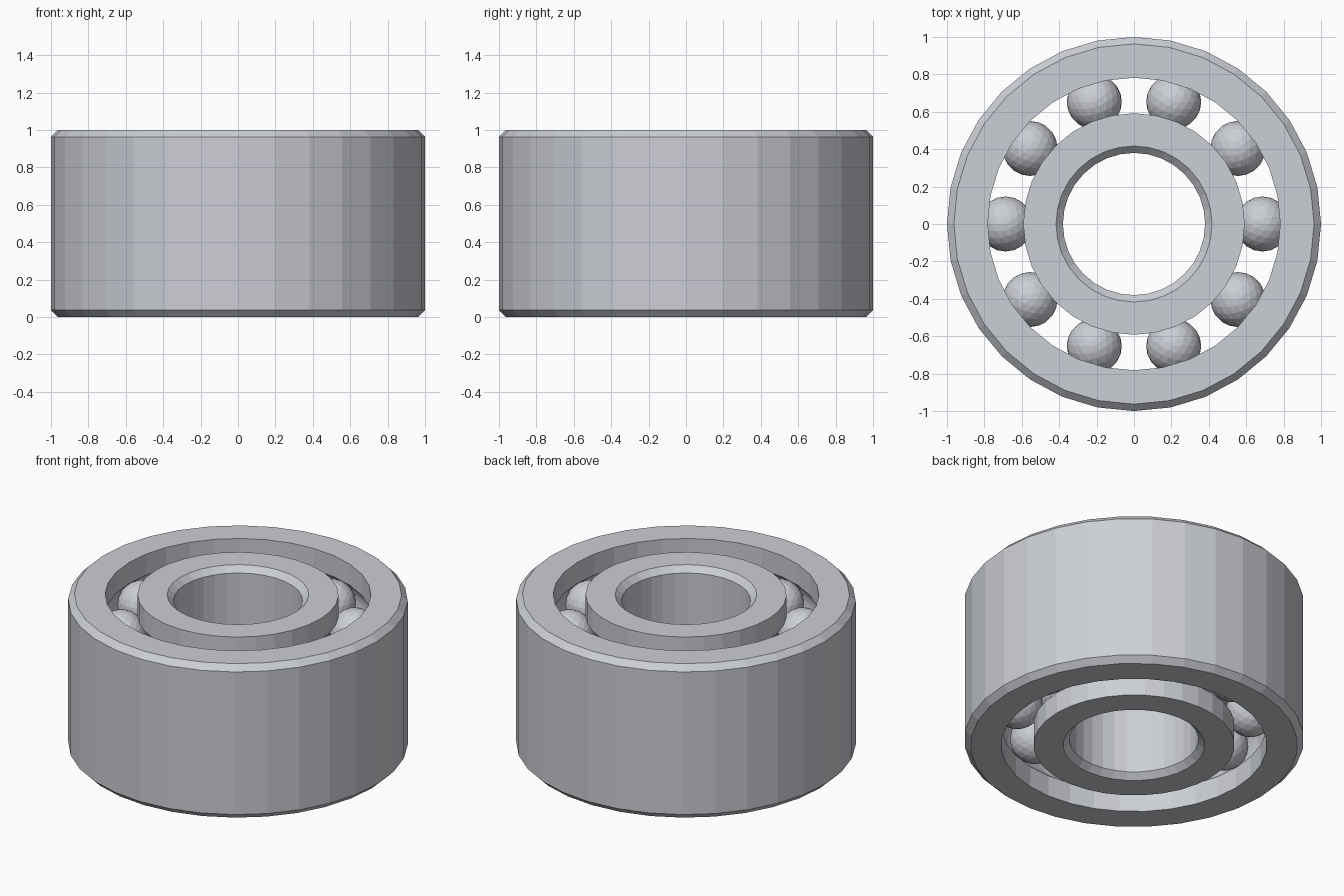
import bpy, bmesh
from math import sin, cos, pi, asin, tau

cube = bpy.data.objects.get("Cube")
if cube:
    bpy.data.objects.remove(cube)

SIDES = 32
HEIGHT = 1.0
CHAMFER = 0.037
PITCH = 0.687          # radius of the ball circle
BALL = 0.147
ROWS = (0.25, 0.75)    # heights of the two ball rows
BALLS_PER_ROW = 10

steel = bpy.data.materials.new("brushed steel")
steel.use_nodes = True
steel.diffuse_color = (0.60, 0.62, 0.66, 1)
steel.node_tree.nodes["Principled BSDF"].inputs["Base Color"].default_value = steel.diffuse_color


def add_object(name, bm):
    mesh = bpy.data.meshes.new(name)
    bm.to_mesh(mesh)
    bm.free()
    mesh.materials.append(steel)
    obj = bpy.data.objects.new(name, mesh)
    bpy.context.collection.objects.link(obj)
    return obj


def ring_profile(plain_r, race_r):
    """Chamfered plain wall on one side, two ball grooves on the other."""
    out = 1 if plain_r > race_r else -1
    shoulder = plain_r - out * CHAMFER
    points = [(race_r, HEIGHT), (shoulder, HEIGHT), (plain_r, HEIGHT - CHAMFER),
              (plain_r, CHAMFER), (shoulder, 0), (race_r, 0)]
    # Each groove follows the ball where it cuts into the race wall
    groove = BALL + 0.001
    half = pi / 2 - asin(abs(race_r - PITCH) / groove)
    for z in ROWS:
        for i in range(9):
            a = half * (i / 4 - 1)
            points.append((PITCH + out * groove * cos(a), z + groove * sin(a)))
    return points


def lathe(name, profile):
    bm = bmesh.new()
    loops = []
    for s in range(SIDES):
        a = tau * s / SIDES
        loops.append([bm.verts.new((r * cos(a), r * sin(a), z)) for r, z in profile])
    n = len(profile)
    for s in range(SIDES):
        here, there = loops[s], loops[(s + 1) % SIDES]
        for i in range(n):
            j = (i + 1) % n
            bm.faces.new((here[i], there[i], there[j], here[j]))
    bmesh.ops.recalc_face_normals(bm, faces=bm.faces)
    return add_object(name, bm)


# Outer and inner rings
lathe("outer_ring", ring_profile(1.0, 0.782))
lathe("inner_ring", ring_profile(0.38, 0.592))

# Two rows of faceted balls sharing one mesh
bm = bmesh.new()
bmesh.ops.create_icosphere(bm, subdivisions=3, radius=BALL)
first = add_object("ball", bm)
for row, z in zip(("lower", "upper"), ROWS):
    for i in range(BALLS_PER_ROW):
        a = tau * i / BALLS_PER_ROW
        ball = bpy.data.objects.new(f"{row}_ball_{i + 1}", first.data)
        ball.location = (PITCH * cos(a), PITCH * sin(a), z)
        ball.rotation_euler.z = a
        bpy.context.collection.objects.link(ball)
bpy.data.objects.remove(first)
